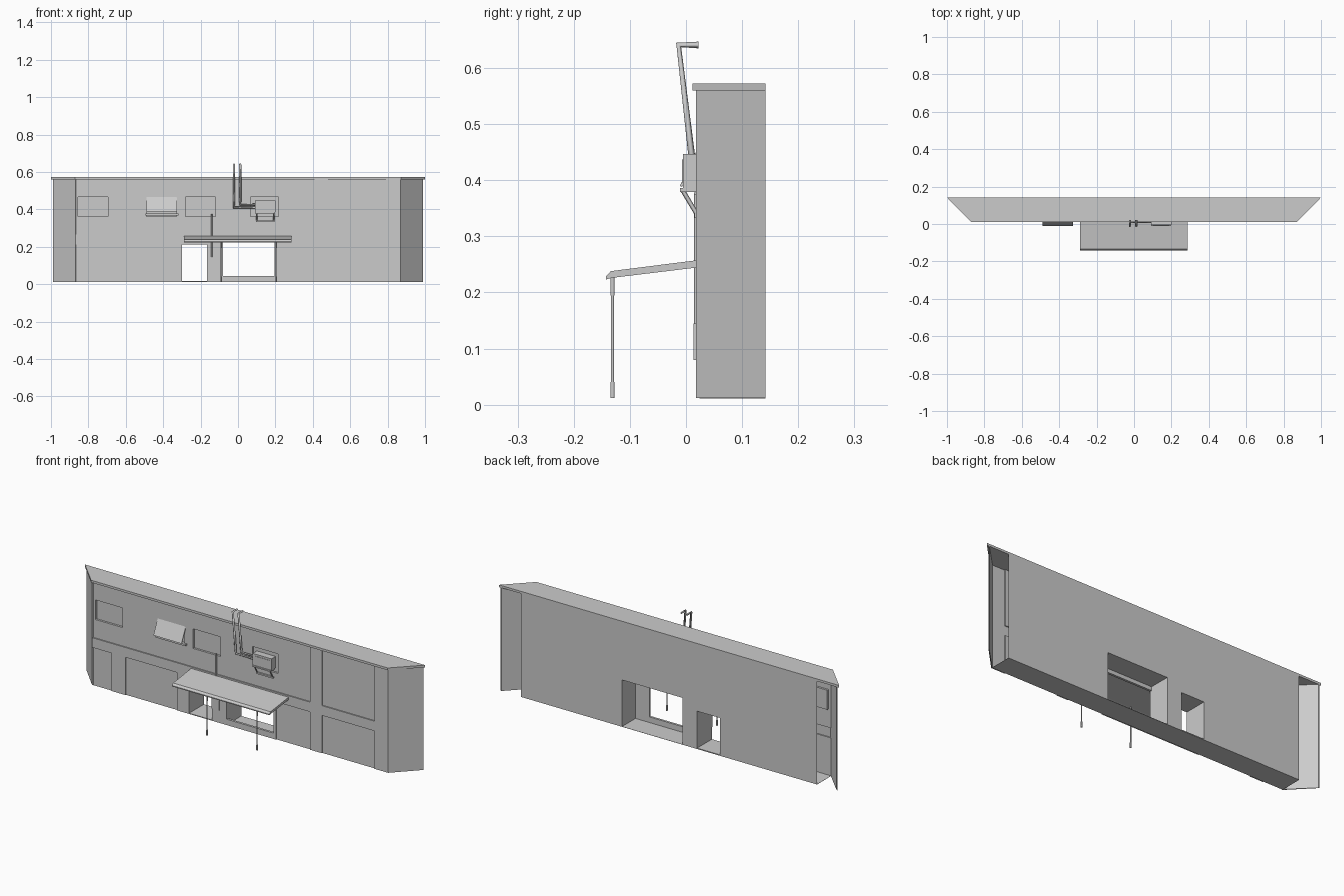
import bpy, bmesh
from mathutils import Vector

if "Cube" in bpy.data.objects:
    bpy.data.objects.remove(bpy.data.objects["Cube"])


def finish(name, bm):
    bmesh.ops.remove_doubles(bm, verts=bm.verts, dist=1e-5)
    me = bpy.data.meshes.new(name)
    bm.to_mesh(me)
    bm.free()
    ob = bpy.data.objects.new(name, me)
    bpy.context.collection.objects.link(ob)
    return ob


def quad(bm, *pts):
    return bm.faces.new([bm.verts.new(p) for p in pts])


def box(name, x0, x1, y0, y1, z0, z1):
    bm = bmesh.new()
    bmesh.ops.create_cube(bm, size=1)
    for v in bm.verts:
        v.co = ((x0 + x1) / 2 + v.co.x * (x1 - x0),
                (y0 + y1) / 2 + v.co.y * (y1 - y0),
                (z0 + z1) / 2 + v.co.z * (z1 - z0))
    return finish(name, bm)


def prism(name, base, offset):
    """Closed prism: outline points pushed along an offset."""
    bm = bmesh.new()
    f = bm.faces.new([bm.verts.new(p) for p in base])
    ext = bmesh.ops.extrude_face_region(bm, geom=[f], use_keep_orig=True)
    for v in ext["geom"]:
        if isinstance(v, bmesh.types.BMVert):
            v.co += Vector(offset)
    bmesh.ops.recalc_face_normals(bm, faces=bm.faces)
    return finish(name, bm)


def tube(name, pts, r, sides_res=0):
    cu = bpy.data.curves.new(name, "CURVE")
    cu.dimensions = "3D"
    cu.bevel_depth = r
    cu.bevel_resolution = sides_res
    cu.use_fill_caps = True
    sp = cu.splines.new("POLY")
    sp.points.add(len(pts) - 1)
    for p, c in zip(sp.points, pts):
        p.co = (*c, 1)
    ob = bpy.data.objects.new(name, cu)
    bpy.context.collection.objects.link(ob)
    return ob


def relief(name, x0, x1, z0, z1, y, areas, flip=False):
    """Wall sheet with recessed areas (x0,x1,z0,z1,y); y=None is a hole."""
    xs = sorted({x0, x1, *[a for r in areas for a in r[:2]]})
    zs = sorted({z0, z1, *[a for r in areas for a in r[2:4]]})

    def depth(i, k):
        cx, cz, d = (xs[i] + xs[i + 1]) / 2, (zs[k] + zs[k + 1]) / 2, y
        for a, b, c, e, t in areas:
            if a < cx < b and c < cz < e:
                d = t
        return d

    bm = bmesh.new()
    nx, nz = len(xs) - 1, len(zs) - 1
    for i in range(nx):
        for k in range(nz):
            d = depth(i, k)
            if d is None:
                continue
            a, b, c, e = xs[i], xs[i + 1], zs[k], zs[k + 1]
            f = quad(bm, (a, d, c), (b, d, c), (b, d, e), (a, d, e))
            if flip:
                f.normal_flip()
            if i + 1 < nx:
                n = depth(i + 1, k)
                if n is not None and n != d:
                    quad(bm, (b, d, c), (b, n, c), (b, n, e), (b, d, e))
            if k + 1 < nz:
                n = depth(i, k + 1)
                if n is not None and n != d:
                    quad(bm, (a, d, e), (b, d, e), (b, n, e), (a, n, e))
    return finish(name, bm)


def tunnel(name, x0, x1, z0, z1, y0, y1):
    bm = bmesh.new()
    c = [(x0, z0), (x1, z0), (x1, z1), (x0, z1)]
    for (a, b), (d, e) in zip(c, c[1:] + c[:1]):
        quad(bm, (a, y0, b), (a, y1, b), (d, y1, e), (d, y0, e))
    return finish(name, bm)


F, R, W, B = 0.018, 0.024, 0.035, 0.142      # face, recess, window, back depths
Z0, Z1 = 0.012, 0.56
windows = [(x, x + w, 0.363, 0.467, W) for x, w in
           ((-0.855, .16), (-0.49, .16), (-0.28, .16), (0.067, .15))]
door = (-0.30, -0.165, 0.016, 0.212, None)
hatch = (-0.08, 0.195, 0.043, 0.24, None)

# Street front with recessed panels, windows and openings
relief("front_wall", -0.87, 0.87, Z0, Z1, F,
       [(-0.87, 0.41, 0.265, Z1, R), (0.48, 0.79, 0.265, Z1, R),
        (-0.87, -0.755, Z0, 0.213, R), (-0.675, -0.37, Z0, 0.213, R),
        (0.21, 0.41, Z0, 0.213, R), (0.48, 0.79, Z0, 0.213, R)]
       + windows + [door, hatch])

# Back wall, floor and the passages between front and back
relief("back_wall", -0.87, 0.87, Z0, Z1, B,
       [door, (-0.08, 0.276, Z0, 0.26, None)], flip=True)
box("floor", -0.87, 0.87, R, B, Z0 - 0.001, Z0)
tunnel("door_passage", *door[:4], F, B)
tunnel("hatch_room", -0.08, 0.276, Z0 + 0.001, 0.26, 0.03, B)
tunnel("hatch_reveal", *hatch[:4], F, 0.03)
relief("hatch_inner_wall", -0.08, 0.276, Z0, 0.26, 0.03, [hatch], flip=True)

# Angled end walls and overhanging roof
for s, side in ((-1, "left"), (1, "right")):
    prism(side + "_end_wall",
          [(s * 0.87, F, Z0), (s * 0.99, B, Z0),
           (s * 0.985, B, Z0), (s * 0.866, 0.022, Z0)], (0, 0, Z1 - Z0))
prism("roof", [(-0.872, 0.012, Z1), (0.872, 0.012, Z1),
               (1.0, B, Z1), (-1.0, B, Z1)], (0, 0, 0.012))

# Canopy over the hatch, with two poles
prism("canopy", [(-0.288, y, z) for y, z in
                 ((.024, .258), (-.134, .238), (-.143, .228),
                  (-.143, .223), (-.132, .226), (.024, .245))], (0.573, 0, 0))
for x in (-0.09, 0.204):
    for part, r, a, b in (("pole", .003, Z0, .23), ("pole_foot", .0045, Z0, .04),
                          ("pole_collar", .0042, .195, .228)):
        tube("canopy_" + part, [(x, -0.131, a), (x, -0.131, b)], r, 1)

# Sloping shutter over one window, with sill
prism("window_shutter", [(-0.49, y, z) for y, z in
                         ((.026, .468), (-.011, .39), (-.007, .388), (.026, .458))],
      (0.165, 0, 0))
box("shutter_sill", -0.495, -0.318, 0.014, 0.03, 0.368, 0.378)

# Cooling unit on its bracket
box("cooling_unit", 0.09, 0.2, -0.005, 0.03, 0.386, 0.447)
box("cooling_unit_panel", 0.1, 0.19, -0.007, -0.004, 0.396, 0.437)
box("bracket_shelf", 0.092, 0.198, -0.011, 0.024, 0.379, 0.386)
for x in (0.1, 0.19):
    tube("bracket_brace", [(x, -0.006, 0.382), (x, 0.022, 0.335)], 0.004)
box("bracket_rail", 0.096, 0.194, 0.015, 0.025, 0.333, 0.341)

# Twin pipes from the unit up over the roof
for x, z in ((-0.022, 0.41), (0.012, 0.425)):
    tube("roof_pipe", [(0.12, 0.012, z), (x, 0.012, z), (x, 0.01, 0.445),
                       (x, -0.013, 0.641), (x, 0.022, 0.641)], 0.006)

# Meter box with conduit
box("meter_box", -0.165, -0.12, 0.013, 0.024, 0.08, 0.145)
tube("meter_conduit", [(-0.14, 0.018, 0.14), (-0.14, 0.018, 0.375)], 0.004)
